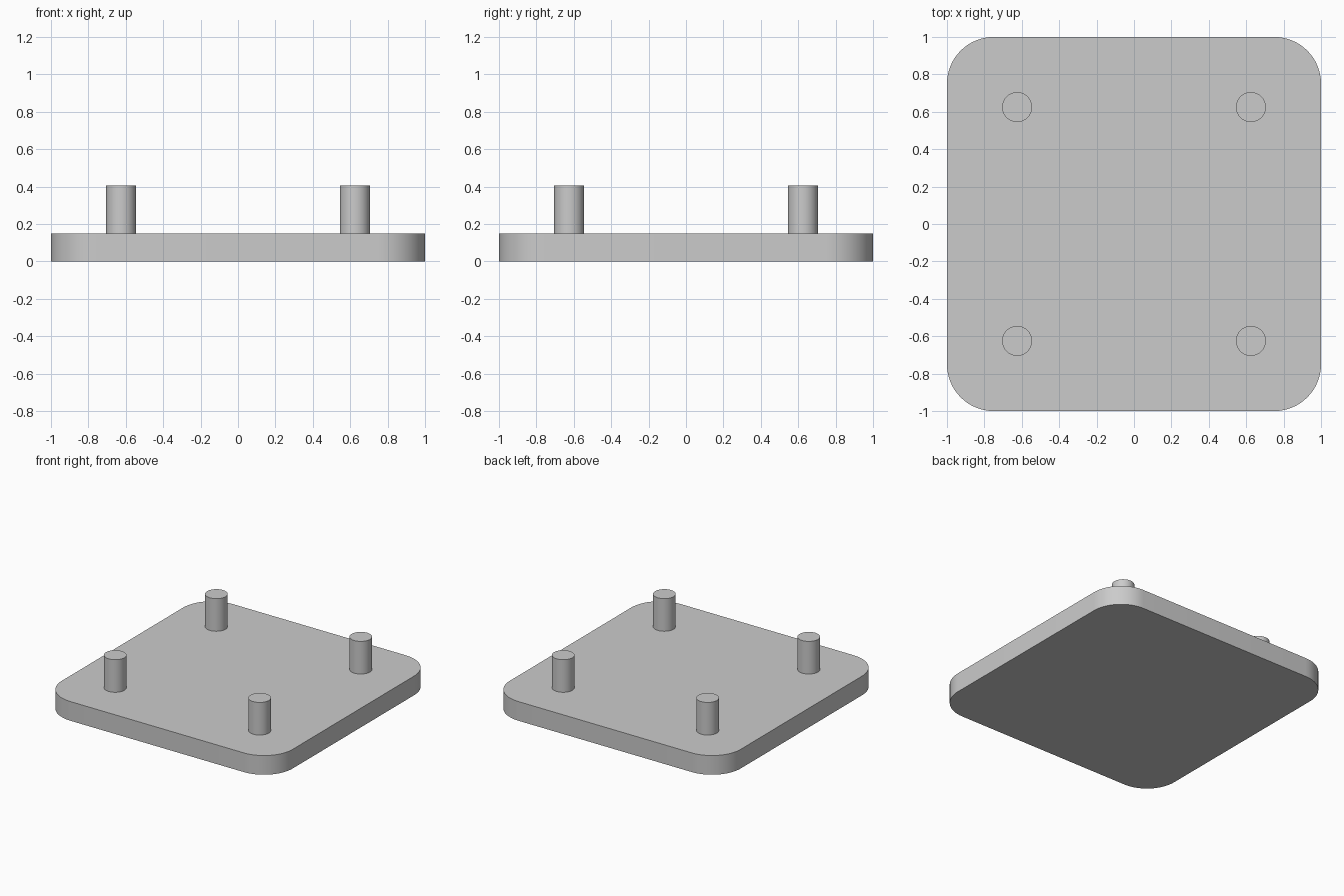
import bpy
import bmesh
from math import cos, sin, pi, radians

cube = bpy.data.objects.get("Cube")
if cube:
    bpy.data.objects.remove(cube, do_unlink=True)

HALF, CORNER, THICK = 1.0, 0.25, 0.15
PEG_POS, PEG_RADIUS, PEG_TOP = 0.625, 0.08, 0.405

# Single light grey finish
grey = bpy.data.materials.new("light_grey")
grey.use_nodes = True
grey.diffuse_color = (0.6, 0.6, 0.6, 1)
grey.node_tree.nodes["Principled BSDF"].inputs["Base Color"].default_value = (0.6, 0.6, 0.6, 1)


def extruded(name, outline, bottom, top):
    """Closed prism made from a flat outline, smooth with sharp rims."""
    bm = bmesh.new()
    face = bm.faces.new([bm.verts.new((x, y, bottom)) for x, y in outline])
    result = bmesh.ops.extrude_face_region(bm, geom=[face], use_keep_orig=True)
    moved = [g for g in result["geom"] if isinstance(g, bmesh.types.BMVert)]
    bmesh.ops.translate(bm, verts=moved, vec=(0, 0, top - bottom))
    bmesh.ops.recalc_face_normals(bm, faces=bm.faces)
    mesh = bpy.data.meshes.new(name)
    bm.to_mesh(mesh)
    bm.free()
    mesh.materials.append(grey)
    obj = bpy.data.objects.new(name, mesh)
    bpy.context.collection.objects.link(obj)
    bpy.ops.object.select_all(action="DESELECT")
    obj.select_set(True)
    bpy.context.view_layer.objects.active = obj
    bpy.ops.object.shade_smooth_by_angle(angle=radians(30))
    return obj


def arc(cx, cy, radius, start, sweep, steps):
    return [(cx + radius * cos(start + sweep * i / steps),
             cy + radius * sin(start + sweep * i / steps)) for i in range(steps + 1)]


# Rounded square base plate
inner = HALF - CORNER
outline = []
for quarter, (sx, sy) in enumerate([(1, 1), (-1, 1), (-1, -1), (1, -1)]):
    outline += arc(sx * inner, sy * inner, CORNER, quarter * pi / 2, pi / 2, 16)
extruded("base_plate", outline, 0, THICK)

# Four upright pegs, one near each corner
for side, sx in (("left", 1), ("right", -1)):
    for end, sy in (("front", -1), ("back", 1)):
        circle = arc(sx * PEG_POS, sy * PEG_POS, PEG_RADIUS, 0, 2 * pi, 48)[:-1]
        extruded(f"peg_{end}_{side}", circle, THICK, PEG_TOP)
